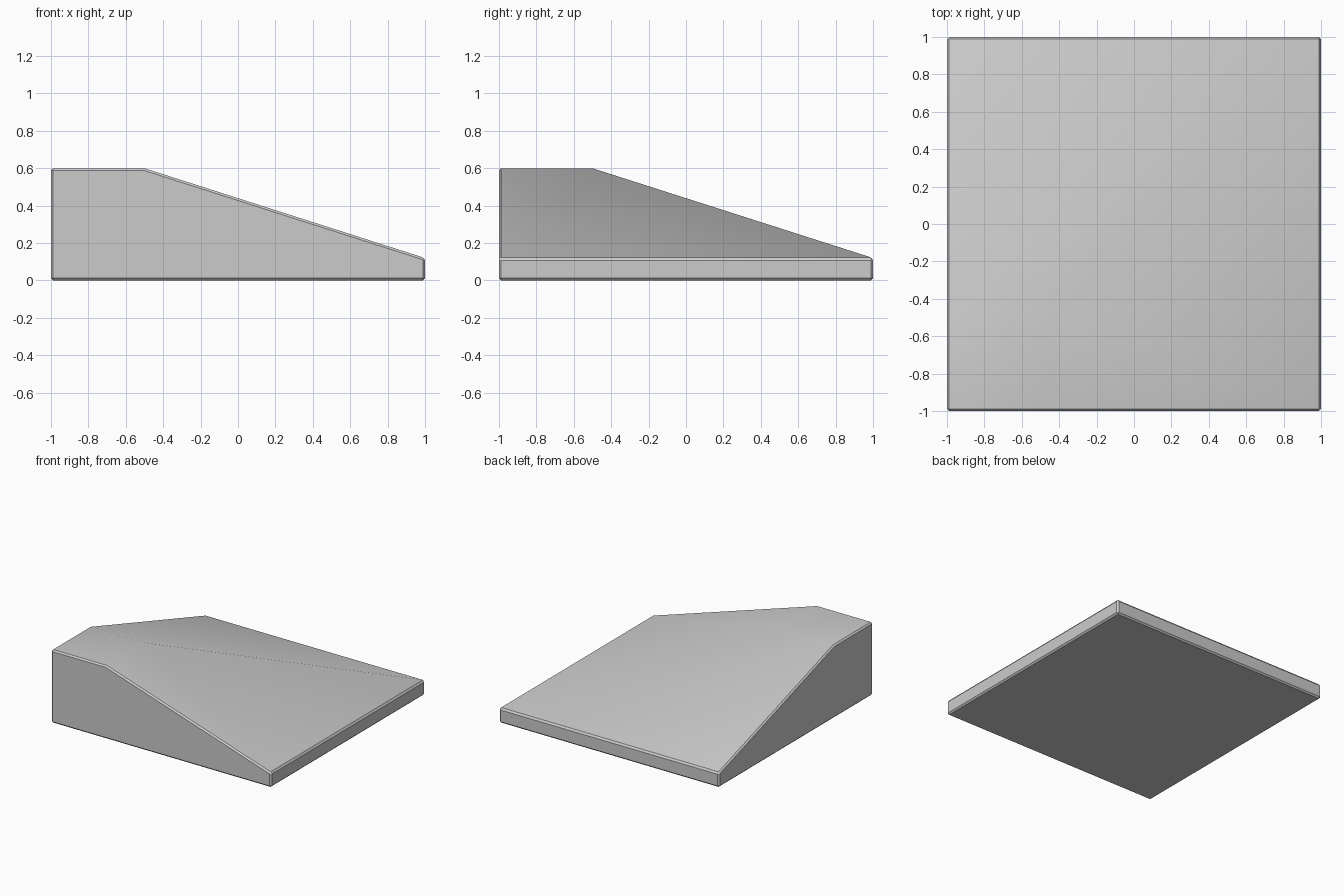
import bpy, bmesh, math
from mathutils import Vector

cube = bpy.data.objects.get("Cube")
if cube:
    bpy.data.objects.remove(cube, do_unlink=True)

HEIGHT, RIM, FLAT = 0.6, 0.12, -0.5

# Plain grey material
grey = bpy.data.materials.new("light_grey")
grey.use_nodes = True
colour = (0.6, 0.6, 0.6, 1)
grey.diffuse_color = colour
grey.node_tree.nodes["Principled BSDF"].inputs["Base Color"].default_value = colour

# Square block
bm = bmesh.new()
bmesh.ops.create_cube(bm, size=2)
for v in bm.verts:
    v.co.z = HEIGHT if v.co.z > 0 else 0

# Slice two slopes that meet in a diagonal ridge
for axis in (0, 1):
    point, normal = Vector((0, 0, HEIGHT)), Vector((0, 0, 1 - FLAT))
    point[axis], normal[axis] = FLAT, HEIGHT - RIM
    cut = bmesh.ops.bisect_plane(bm, geom=bm.verts[:] + bm.edges[:] + bm.faces[:],
                                 dist=1e-5, plane_co=point, plane_no=normal,
                                 clear_outer=True)
    bmesh.ops.holes_fill(bm, edges=[e for e in bm.edges if e.is_boundary], sides=0)
bmesh.ops.recalc_face_normals(bm, faces=bm.faces[:])

# Narrow chamfer along the sharp outer edges
sharp = [e for e in bm.edges if e.calc_face_angle(0) > math.radians(30)]
bmesh.ops.bevel(bm, geom=sharp, offset=0.012, offset_type='OFFSET', segments=1,
                profile=0.5, affect='EDGES')

mesh = bpy.data.meshes.new("corner_ramp")
bm.to_mesh(mesh)
bm.free()
mesh.materials.append(grey)
ramp = bpy.data.objects.new("corner_ramp", mesh)
bpy.context.collection.objects.link(ramp)

# Soft shading over the gentle creases
bpy.ops.object.select_all(action='DESELECT')
ramp.select_set(True)
bpy.context.view_layer.objects.active = ramp
bpy.ops.object.shade_smooth_by_angle(angle=math.radians(30))
